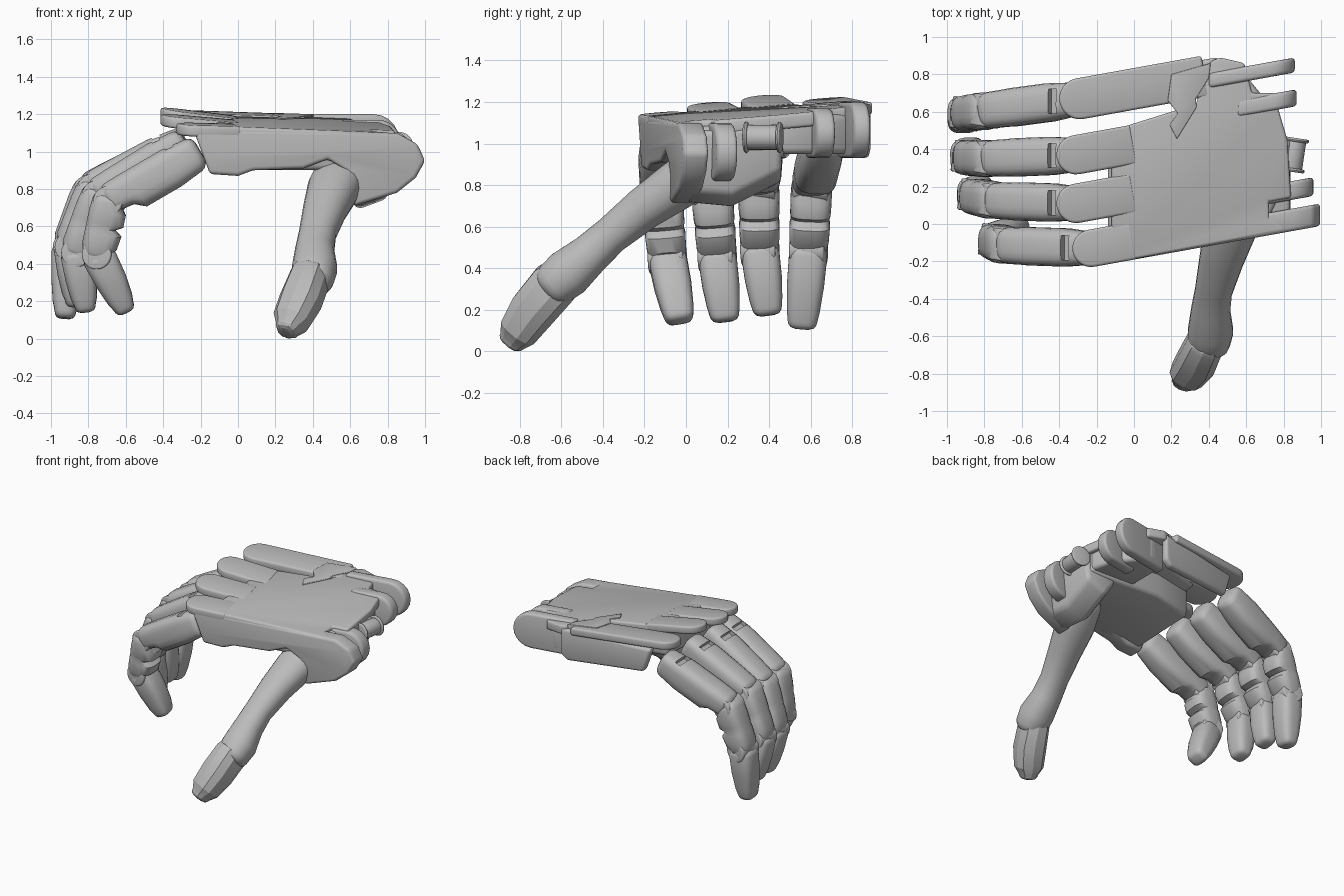
import bpy, math
from mathutils import Vector as V

cube = bpy.data.objects.get("Cube")
if cube:
    bpy.data.objects.remove(cube)

grey = bpy.data.materials.new("plain grey")
grey.use_nodes = True
grey.diffuse_color = (0.5, 0.5, 0.5, 1)
grey.node_tree.nodes["Principled BSDF"].inputs["Base Color"].default_value = (0.5, 0.5, 0.5, 1)

SHEAR = 0.18   # the palm edges slant along the hand


def finish(ob, bevel=0.0, angle=35):
    ob.data.materials.append(grey)
    bpy.ops.object.select_all(action='DESELECT')
    ob.select_set(True)
    bpy.context.view_layer.objects.active = ob
    bpy.ops.object.mode_set(mode='EDIT')
    bpy.ops.mesh.select_all(action='SELECT')
    bpy.ops.mesh.normals_make_consistent(inside=False)
    bpy.ops.object.mode_set(mode='OBJECT')
    if bevel:
        mod = ob.modifiers.new("soft edges", 'BEVEL')
        mod.width, mod.segments, mod.limit_method = bevel, 3, 'ANGLE'
        bpy.ops.object.modifier_apply(modifier=mod.name)
    bpy.ops.object.shade_smooth_by_angle(angle=math.radians(angle))
    return ob


def skin(name, rings, bevel=0.0, angle=35):
    """Join rings of equal length into a closed solid."""
    n = len(rings[0])
    faces = [list(range(n)), [n * (len(rings) - 1) + i for i in range(n)]]
    for r in range(len(rings) - 1):
        for i in range(n):
            a, b = r * n + i, r * n + (i + 1) % n
            faces.append((a, b, b + n, a + n))
    mesh = bpy.data.meshes.new(name)
    mesh.from_pydata([p for ring in rings for p in ring], [], faces)
    ob = bpy.data.objects.new(name, mesh)
    bpy.context.collection.objects.link(ob)
    return finish(ob, bevel, angle)


def top_z(x, y):
    return 1.147 + 0.08 * y - 0.055 * x


def plate(name, pts, lift=lambda x: 0.0, thick=0.07, floor=None, bevel=0.015):
    """Flat outline under the top plane; floor gives the underside height from y."""
    upper = [V((x, y, top_z(x, y) + lift(x))) for x, y in pts]
    lower = [V((p.x, p.y, floor(p.y) if floor else p.z - thick)) for p in upper]
    return skin(name, [lower, upper], bevel)


def wall(name, profile, y, width, shear=SHEAR, bevel=0.02):
    """Side profile in x and z, pushed along y."""
    return skin(name, [[V((x, y + shear * x + w, z)) for x, z in profile] for w in (0, width)], bevel)


def loft(name, stations, hint, power=2.6, sides=20, angle=35):
    """Rounded tube: each station is centre, half width, outer depth, inner depth."""
    st = [(V(p), w, o, i) for p, w, o, i in stations]
    first, last = (st[1][0] - st[0][0]).normalized(), (st[-1][0] - st[-2][0]).normalized()

    def cap(s, d):
        return [(s[0] + d * s[1] * f, s[1] * k, s[2] * k, s[3] * k)
                for f, k in ((0.22, 0.94), (0.42, 0.78), (0.52, 0.5))]
    st = cap(st[0], -first)[::-1] + st + cap(st[-1], last)
    rings = []
    for k, (p, w, o, i) in enumerate(st):
        d = (st[min(k + 1, len(st) - 1)][0] - st[max(k - 1, 0)][0]).normalized()
        side = (V(hint) - d * d.dot(V(hint))).normalized()
        out = side.cross(d)
        ring = []
        for s in range(sides):
            a = math.tau * (s + 0.5) / sides
            c, q = math.cos(a), math.sin(a)
            u = math.copysign(abs(c) ** (2 / power), c) * w
            v = math.copysign(abs(q) ** (2 / power), q) * (o if q > 0 else i)
            ring.append(p + side * u + out * v)
        rings.append(ring)
    return skin(name, rings, 0, angle)


def pin(name, centre, radius, length):
    bpy.ops.mesh.primitive_cylinder_add(vertices=24, radius=radius, depth=length,
                                        location=centre, rotation=(math.pi / 2, 0, -0.15))
    bpy.context.object.name = name
    return finish(bpy.context.object, 0.01)


# Palm: top cover, and a body under it that stays hollow beside the outer wall
plate("palm_cover", [(-0.12, -0.21), (0.84, -0.03), (0.72, 0.03), (0.72, 0.12), (0.84, 0.14),
                     (0.82, 0.45), (0.77, 0.62), (0.76, 0.7), (0.63, 0.7), (0.59, 0.86), (0.46, 0.89),
                     (0.41, 0.87), (0.33, 0.64), (0.2, 0.6), (-0.12, 0.5)])
plate("palm_body", [(-0.14, -0.17), (0.7, -0.02), (0.8, 0.2), (0.79, 0.47), (0.2, 0.5), (-0.14, 0.42)],
      lambda x: -0.03, floor=lambda y: 0.9 + 0.06 * max(y, 0), bevel=0.03)
plate("outer_wrist_body", [(0.4, 0.4), (0.79, 0.4), (0.74, 0.62), (0.56, 0.84), (0.4, 0.8)],
      lambda x: -0.03, floor=lambda y: 0.95, bevel=0.03)

# Thumb-side wall with its wrist lug
wall("thumb_side_wall", [(-0.24, 1.12), (-0.18, 0.96), (-0.15, 0.88), (0, 0.87), (0.08, 0.9),
                         (0.35, 0.91), (0.48, 0.96), (0.58, 0.9), (0.62, 0.71), (0.85, 0.78),
                         (0.95, 0.86), (1.0, 0.95), (0.96, 1.04), (0.85, 1.1)], -0.19, 0.12)
# Heel of the palm, tapering toward the far side
skin("palm_heel", [[V((x, y, z)) for x, z in ((0.52, top), (0.56, low + 0.1), (0.64, low), (0.8, low + 0.06),
                                             (0.84, top))]
                   for y, low, top in ((0.0, 0.71, 1.06), (0.22, 0.69, 1.07), (0.46, 0.81, 1.1))], 0.03)
# Outer side wall
wall("outer_side_wall", [(-0.24, 1.14), (-0.18, 0.96), (0.4, 0.93), (0.45, 0.97), (0.45, 1.17)], 0.755, 0.06, 0.17)


# Wrist lugs with rounded ends
def lug(name, x0, x1, y, width, z0, z1):
    r, mid = (z1 - z0) / 2, (z0 + z1) / 2
    arc = [math.pi * (k / 10 - 0.5) for k in range(11)]
    prof = [(x0, z1), (x0, z0)] + [(x1 - r + r * math.cos(a), mid + r * math.sin(a)) for a in arc]
    wall(name, prof, y - SHEAR * x1, width)


lug("inner_wrist_lug", 0.6, 0.96, 0.15, 0.1, 0.82, 1.1)
lug("middle_wrist_lug", 0.55, 0.87, 0.63, 0.09, 0.93, 1.17)
lug("outer_wrist_lug", 0.4, 0.86, 0.81, 0.08, 0.93, 1.2)
pin("wrist_barrel", (0.85, 0.37, 1.03), 0.06, 0.16)
for k, s in enumerate((-1, 1)):
    pin(f"barrel_flange_{k}", (0.85 + 0.012 * s, 0.37 + 0.08 * s, 1.03), 0.075, 0.02)


# Knuckle covers: long tongues with round tips, rising toward the fingers
def tongue(name, x, y, r, end, rise):
    pts = []
    for k in range(13):
        a = math.pi * (0.5 + k / 12) + SHEAR
        pts.append((x + r * math.cos(a), y + r * math.sin(a)))
    dx = end - x
    pts += [(pts[-1][0] + dx, pts[-1][1] + dx * SHEAR), (pts[0][0] + dx, pts[0][1] + dx * SHEAR)]
    plate(name, pts, lambda px: 0.002 + rise * (end - px) / dx, 0.06)


for name, x, y, r, end, rise in (("index", -0.23, -0.13, 0.1, 0.0, -0.004),
                                 ("second", -0.31, 0.11, 0.105, 0.0, 0.014),
                                 ("third", -0.31, 0.37, 0.105, 0.0, 0.025),
                                 ("little", -0.29, 0.67, 0.11, 0.38, -0.004)):
    tongue(name + "_knuckle_cover", x, y, r, end, rise)
# Angled end of the outermost cover
plate("angled_cover", [(0.41, 0.86), (0.4, 0.78), (0.33, 0.67), (0.335, 0.625), (0.23, 0.455), (0.19, 0.53),
                       (0.235, 0.59), (0.18, 0.66), (0.2, 0.8)], lambda x: 0.007, 0.05, bevel=0.005)

# Fingers: station tables of position along, half width, outer and inner depth
PROXIMAL = [(0.04, 0.09, 0.085, 0.11), (0.3, 0.103, 0.1, 0.125), (0.7, 0.103, 0.1, 0.125),
            (0.8, 0.1, 0.1, 0.08), (0.95, 0.098, 0.098, 0.07)]
MIDDLE = [(0.02, 0.098, 0.095, 0.06), (0.2, 0.1, 0.1, 0.1), (0.42, 0.098, 0.1, 0.1), (0.5, 0.092, 0.1, 0.06),
          (0.6, 0.098, 0.1, 0.1), (0.85, 0.095, 0.1, 0.09), (0.95, 0.09, 0.09, 0.06)]
DISTAL = [(0.08, 0.093, 0.095, 0.088), (0.5, 0.09, 0.086, 0.086), (0.85, 0.08, 0.07, 0.073),
          (1, 0.072, 0.056, 0.06)]


def finger(name, joints):
    joints = [V(j) for j in joints]
    for k, (part, table) in enumerate((("base", PROXIMAL), ("middle", MIDDLE), ("tip", DISTAL))):
        a, b = joints[k], joints[k + 1]
        seg = loft(f"{name}_{part}_segment", [(a.lerp(b, t), w, o, i) for t, w, o, i in table], (0, 1, 0), 3.2)
        if k:
            pin(f"{name}_{part}_joint", a, 0.08, 0.17)
            continue
        # Slot behind the knuckle
        d = (b - a).normalized()
        out = V((0, 1, 0)).cross(d)
        bpy.ops.mesh.primitive_cube_add(size=1, location=a + d * 0.11 + out * 0.1)
        cutter = bpy.context.object
        cutter.scale = (0.045, 0.13, 0.09)
        cutter.rotation_euler.y = math.atan2(-d.z, d.x)
        cutter.hide_render = True
        bpy.context.view_layer.objects.active = seg
        mod = seg.modifiers.new("slot", 'BOOLEAN')
        mod.operation, mod.object = 'DIFFERENCE', cutter
        bpy.ops.object.modifier_apply(modifier=mod.name)
        bpy.data.objects.remove(cutter)


finger("index_finger", [(-0.23, -0.13, 1.0), (-0.685, -0.115, 0.735), (-0.745, -0.09, 0.45), (-0.615, -0.035, 0.175)])
finger("second_finger", [(-0.3, 0.11, 1.04), (-0.745, 0.125, 0.765), (-0.855, 0.15, 0.46), (-0.82, 0.185, 0.18)])
finger("third_finger", [(-0.3, 0.37, 1.05), (-0.77, 0.35, 0.80), (-0.89, 0.355, 0.49), (-0.87, 0.39, 0.21)])
finger("little_finger", [(-0.3, 0.67, 1.04), (-0.79, 0.605, 0.795), (-0.9, 0.59, 0.49), (-0.925, 0.56, 0.145)])

# Thumb: smooth lower part and a boxier tip
loft("thumb_base", [((0.56, 0.1, 0.9), 0.14, 0.12, 0.12), ((0.51, -0.04, 0.8), 0.14, 0.12, 0.12),
                    ((0.465, -0.2, 0.69), 0.118, 0.105, 0.105), ((0.425, -0.36, 0.56), 0.1, 0.092, 0.092),
                    ((0.41, -0.46, 0.47), 0.105, 0.1, 0.1), ((0.41, -0.57, 0.375), 0.122, 0.12, 0.12),
                    ((0.4, -0.63, 0.325), 0.115, 0.11, 0.11)], (1, 0, 0), 2.2)
loft("thumb_tip", [((0.385, -0.63, 0.325), 0.105, 0.12, 0.12), ((0.335, -0.735, 0.2), 0.112, 0.115, 0.115),
                   ((0.285, -0.805, 0.1), 0.1, 0.1, 0.095), ((0.265, -0.835, 0.06), 0.065, 0.075, 0.065)],
     (1, -0.3, 0), 2.5, 10, 20)
